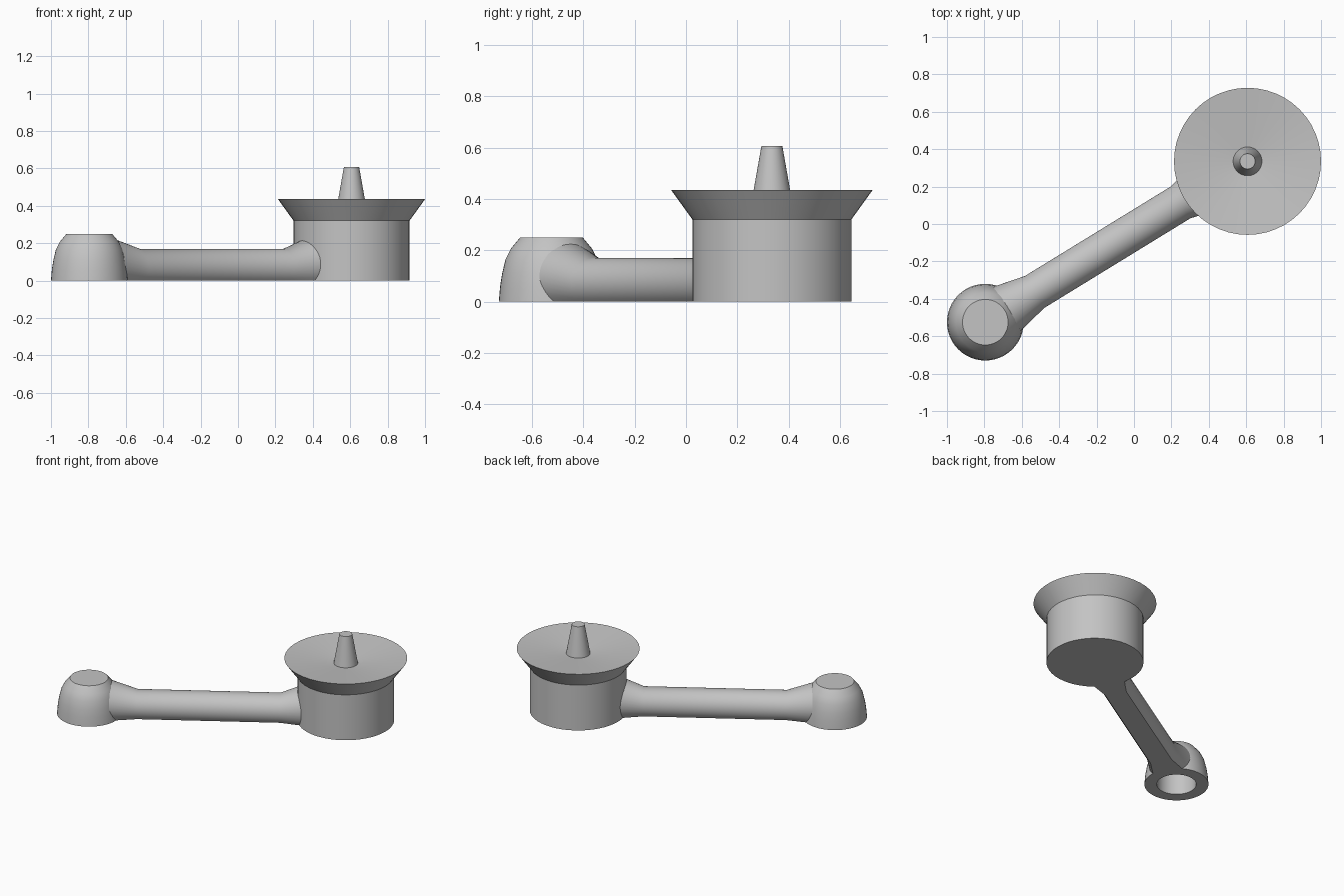
import bpy, bmesh, math
from mathutils import Matrix, Vector

cube = bpy.data.objects.get("Cube")
if cube:
    bpy.data.objects.remove(cube, do_unlink=True)

PIVOT = Vector((-0.795, -0.525, 0))
POST = Vector((0.607, 0.335, 0))

grey = bpy.data.materials.new("plain grey")
grey.use_nodes = True
COLOUR = (0.55, 0.55, 0.55, 1)
grey.diffuse_color = COLOUR
grey.node_tree.nodes["Principled BSDF"].inputs["Base Color"].default_value = COLOUR


def finish(name, bm, matrix, angle=30):
    """Turn a bmesh into a smooth-shaded grey object."""
    bmesh.ops.recalc_face_normals(bm, faces=bm.faces)
    mesh = bpy.data.meshes.new(name)
    bm.to_mesh(mesh)
    bm.free()
    mesh.materials.append(grey)
    obj = bpy.data.objects.new(name, mesh)
    obj.matrix_world = matrix
    bpy.context.collection.objects.link(obj)
    bpy.ops.object.select_all(action='DESELECT')
    bpy.context.view_layer.objects.active = obj
    obj.select_set(True)
    bpy.ops.object.shade_smooth_by_angle(angle=math.radians(angle))
    return obj


def loft(rings):
    """Bridge rings of points in order and cap both ends."""
    bm = bmesh.new()
    loops = [[bm.verts.new(p) for p in ring] for ring in rings]
    n = len(loops[0])
    for a, b in zip(loops, loops[1:]):
        for i in range(n):
            j = (i + 1) % n
            bm.faces.new((a[i], a[j], b[j], b[i]))
    bm.faces.new(loops[0])
    bm.faces.new(loops[-1])
    return bm


def turned(name, profile, centre, sides=48):
    """Lathe a (radius, height) profile about a vertical axis."""
    turns = [2 * math.pi * i / sides for i in range(sides)]
    rings = [[(r * math.cos(t), r * math.sin(t), z) for t in turns]
             for r, z in profile]
    return finish(name, loft(rings), Matrix.Translation(centre))


# Post with a flared rim and shallow dished top, the peg rising from its middle
turned("post", [(0.31, 0), (0.31, 0.32), (0.393, 0.435), (0.077, 0.402),
                (0.041, 0.606)], POST)

# Domed pivot cap with a socket underneath
turned("pivot_cap", [(0.126, 0.2), (0.126, 0), (0.205, 0), (0.2, 0.06),
                     (0.192, 0.11), (0.179, 0.165), (0.158, 0.207),
                     (0.122, 0.25)], PIVOT)

# Arm: round bar cut flat underneath, flaring at both ends
span = POST - PIVOT
sections = []
for along, radius, height in [(0.135, 0.139, 0.088), (0.31, 0.1, 0.07),
                              (1.225, 0.1, 0.07), (1.4, 0.146, 0.093)]:
    start = math.asin(-height / radius)
    steps = 28
    angles = [start + (math.pi - 2 * start) * i / steps for i in range(steps + 1)]
    sections.append([(along, radius * math.cos(t), height + radius * math.sin(t))
                     for t in angles])
turn = Matrix.Rotation(math.atan2(span.y, span.x), 4, 'Z')
finish("arm", loft(sections), Matrix.Translation(PIVOT) @ turn)
